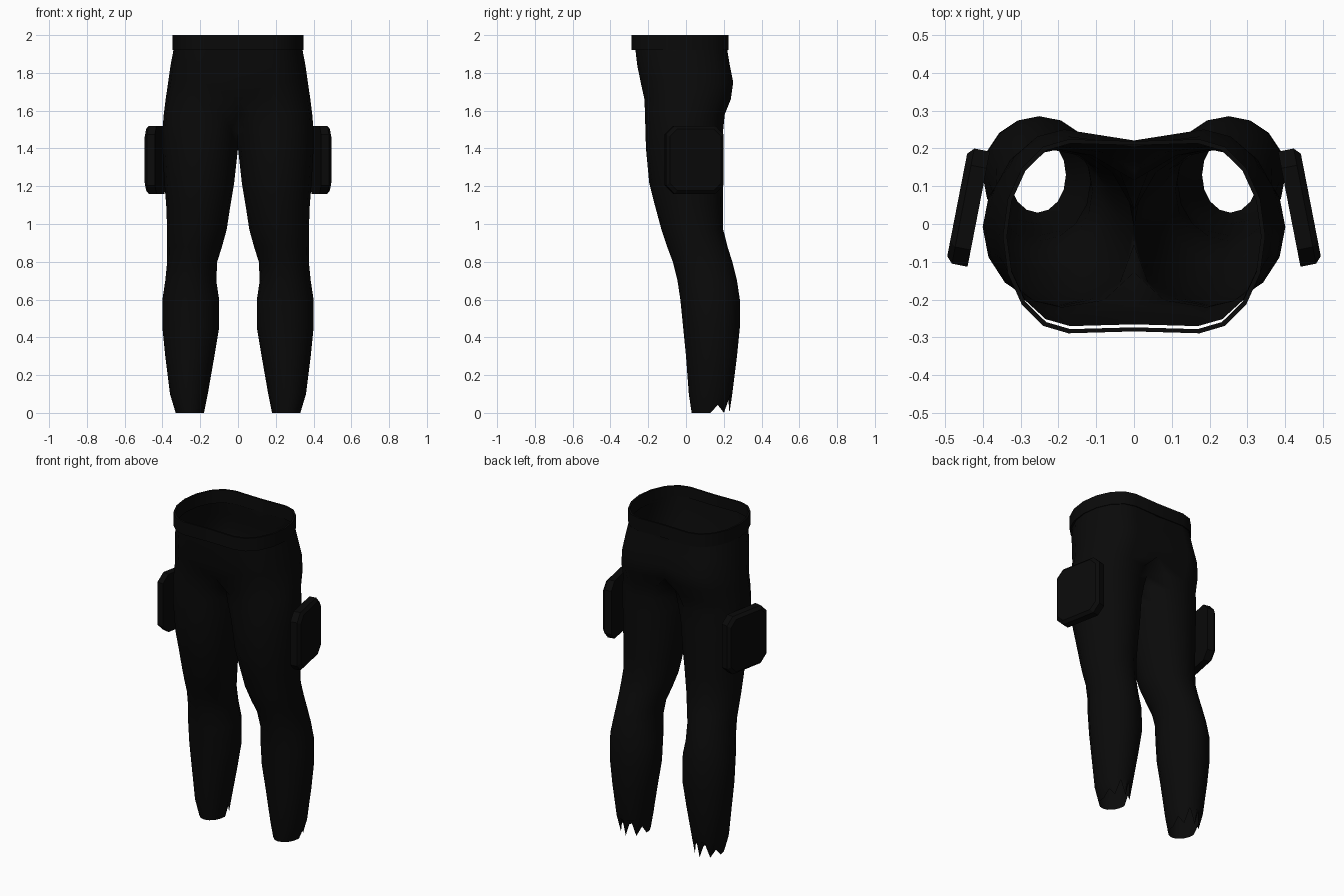
import bpy, bmesh
from math import cos, sin, pi, radians
from mathutils import Matrix

cube = bpy.data.objects.get("Cube")
if cube:
    bpy.data.objects.remove(cube)

SIDES = 16


def material(name, colour):
    mat = bpy.data.materials.new(name)
    mat.use_nodes = True
    mat.diffuse_color = colour
    bsdf = mat.node_tree.nodes["Principled BSDF"]
    bsdf.inputs["Base Color"].default_value = colour
    return mat


black = material("black cloth", (0.003, 0.003, 0.003, 1))


def finish(bm, name, angle):
    """Turn a half mesh into a mirrored, shaded object."""
    bmesh.ops.recalc_face_normals(bm, faces=bm.faces)
    mesh = bpy.data.meshes.new(name)
    bm.to_mesh(mesh)
    bm.free()
    mesh.materials.append(black)
    obj = bpy.data.objects.new(name, mesh)
    bpy.context.collection.objects.link(obj)
    mirror = obj.modifiers.new("mirror", "MIRROR")
    mirror.use_clip = True
    bpy.ops.object.select_all(action="DESELECT")
    obj.select_set(True)
    bpy.context.view_layer.objects.active = obj
    bpy.ops.object.shade_smooth_by_angle(angle=radians(angle))
    return obj


def ring(z, x_in, x_out, front, back):
    """Cross-section of one side, clamped at the centre plane."""
    cx = (max(x_in, 0) + x_out) / 2
    cy, ry = (front + back) / 2, (back - front) / 2
    points = []
    for i in range(SIDES):
        c, s = cos(2 * pi * i / SIDES), sin(2 * pi * i / SIDES)
        x = cx + c * (x_out - cx if c > 0 else cx - x_in)
        if x < 0.002:
            # crease depth at the centre seam
            flat = z > 1.85 if s > 0 else z > 1.6
            s = (abs(s) ** (0.25 if flat else 1.6)) * (1 if s > 0 else -1)
            x = 0
        points.append((x, cy + ry * s, z))
    return points


def loft(rings, closed=False):
    bm = bmesh.new()
    loops = [[bm.verts.new(p) for p in r] for r in rings]
    pairs = list(zip(loops, loops[1:]))
    if closed:
        pairs.append((loops[-1], loops[0]))
    for a, b in pairs:
        for i in range(SIDES):
            j = (i + 1) % SIDES
            quad = (a[i], a[j], b[j], b[i])
            if any(v.co.x > 0.001 for v in quad):
                bm.faces.new(quad)
    loose = [v for v in bm.verts if not v.link_faces]
    bmesh.ops.delete(bm, geom=loose, context="VERTS")
    return bm


# Trousers: height, inner x, outer x, front y, back y
sections = [
    (0, .18, .33, .03, .23),
    (.1, .16, .36, .015, .245),
    (.3, .125, .385, 0, .27),
    (.45, .1, .4, -.015, .285),
    (.6, .1, .4, -.03, .285),
    (.7, .115, .385, -.045, .27),
    (.8, .11, .375, -.07, .245),
    (.88, .085, .375, -.1, .22),
    (.97, .06, .375, -.13, .197),
    (1.1, .04, .38, -.165, .195),
    (1.22, .02, .39, -.195, .197),
    (1.4, 0, .4, -.212, .197),
    (1.5, -.03, .4, -.215, .197),
    (1.58, -.11, .393, -.217, .205),
    (1.66, -.32, .383, -.22, .237),
    (1.75, -.32, .37, -.24, .25),
    (1.84, -.32, .357, -.258, .232),
    (1.94, -.32, .338, -.27, .215),
]
rings = [ring(*s) for s in sections]

# Ragged hem on the back of the ankles
for i, lift in enumerate((0, .05, 0, .11, 0, .12, 0, .06)):
    x, y, z = rings[0][i]
    rings[0][i] = (x, y, lift * 0.85)
finish(loft(rings), "trousers", 60)

# Waistband: thin closed band around the open top
band = [ring(z, -.32, .333 + d, -.275 - d, .21 + d)
        for z, d in ((1.92, .014), (2, .014), (2, .003), (1.92, .003))]
finish(loft(band, closed=True), "waistband", 40)

# Thigh pouches: octagonal slabs with a chamfered outer face
bm = bmesh.new()


def octagon(x, half_y, half_z, cut):
    corners = []
    for sy, sz in ((1, 1), (-1, 1), (-1, -1), (1, -1)):
        a = (x, sy * half_y, sz * (half_z - cut))
        b = (x, sy * (half_y - cut), sz * half_z)
        corners += [a, b] if sy == sz else [b, a]
    return [bm.verts.new(p) for p in corners]


layers = [octagon(-.03, .155, .18, .045), octagon(.012, .155, .18, .045),
          octagon(.028, .138, .163, .04)]
for a, b in zip(layers, layers[1:]):
    for i in range(8):
        j = (i + 1) % 8
        bm.faces.new((a[i], a[j], b[j], b[i]))
bm.faces.new(layers[0])
bm.faces.new(layers[-1])
place = Matrix.Translation((.44, .045, 1.34)) @ Matrix.Rotation(radians(11), 4, "Z")
bmesh.ops.transform(bm, matrix=place, verts=bm.verts)
finish(bm, "thigh_pouches", 25)
